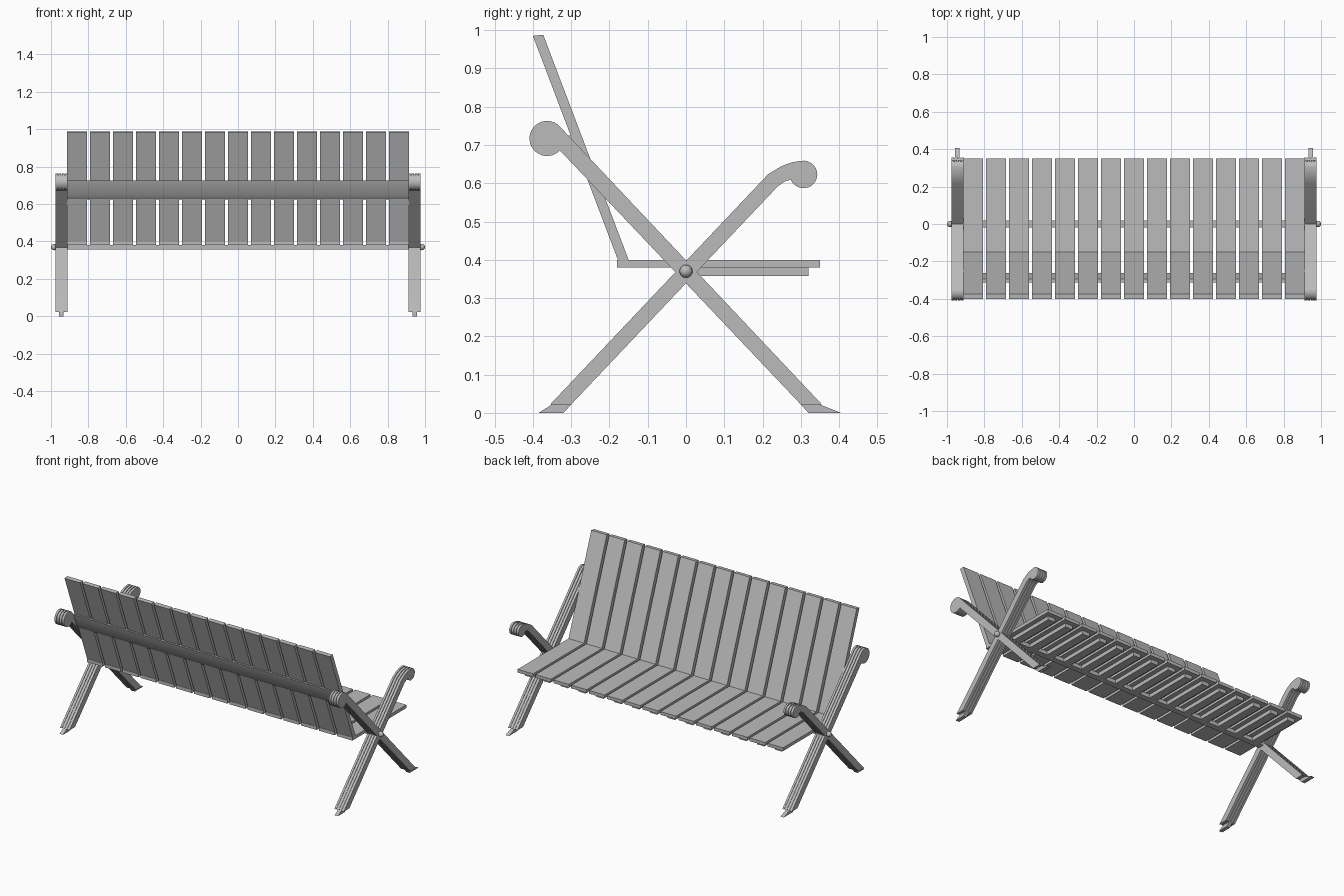
import bpy, bmesh
from math import cos, sin, radians
from mathutils import Vector, Matrix

cube = bpy.data.objects.get("Cube")
if cube:
    bpy.data.objects.remove(cube, do_unlink=True)

grey = bpy.data.materials.new("plain grey")
grey.use_nodes = True
grey.diffuse_color = (0.5, 0.5, 0.5, 1)
grey.node_tree.nodes["Principled BSDF"].inputs["Base Color"].default_value = (0.5, 0.5, 0.5, 1)


def prism(bm, outline, x0, x1):
    """Extrude a (y, z) outline between two x positions."""
    low = [bm.verts.new((x0, y, z)) for y, z in outline]
    high = [bm.verts.new((x1, y, z)) for y, z in outline]
    bm.faces.new(low)
    bm.faces.new(high[::-1])
    n = len(outline)
    for i in range(n):
        j = (i + 1) % n
        bm.faces.new((low[j], low[i], high[i], high[j]))


def finish(name, bm):
    bmesh.ops.recalc_face_normals(bm, faces=bm.faces[:])
    mesh = bpy.data.meshes.new(name)
    bm.to_mesh(mesh)
    bm.free()
    mesh.materials.append(grey)
    mesh.shade_smooth()
    mesh.set_sharp_from_angle(angle=radians(30))
    obj = bpy.data.objects.new(name, mesh)
    bpy.context.collection.objects.link(obj)
    return obj


def arc(cy, cz, r, start, end, steps=18):
    angles = [radians(start + (end - start) * i / steps) for i in range(steps + 1)]
    return [(cy + r * cos(a), cz + r * sin(a)) for a in angles]


def inset(outline, d):
    """Shrink a counter-clockwise outline by d."""
    pts = [Vector(p) for p in outline]
    result = []
    for i, p in enumerate(pts):
        a = (p - pts[i - 1]).normalized()
        b = (pts[(i + 1) % len(pts)] - p).normalized()
        n = Vector((-a.y - b.y, a.x + b.x)).normalized()
        result.append(tuple(p + n * d))
    return result


def box(y0, y1, z0, z1):
    return [(y0, z0), (y1, z0), (y1, z1), (y0, z1)]


# Crossed end frames: each bar runs from a foot up to a scroll
rear_scroll_bar = [(0.30, 0.022), (0.355, 0.022)] + arc(-0.363, 0.717, 0.046, 50, 317)
front_scroll_bar = ([(-0.355, 0.022), (-0.30, 0.022), (0.24, 0.592), (0.257, 0.604)]
                    + arc(0.307, 0.623, 0.036, 202, 460)
                    + [(0.278, 0.655), (0.25, 0.645), (0.215, 0.624)])
front_foot = [(0.30, 0.022), (0.32, 0), (0.405, 0), (0.35, 0.022)]
rear_foot = [(-0.30, 0.022), (-0.32, 0), (-0.385, 0), (-0.35, 0.022)]
INNER, RIB, STEP = 0.911, 0.0125, 0.0175

for side, label in ((1, "left"), (-1, "right")):
    for part, outline in (("rear_scroll_bar", rear_scroll_bar),
                          ("front_scroll_bar", front_scroll_bar)):
        bm = bmesh.new()
        prism(bm, inset(outline, 0.005), side * (INNER + 0.002), side * (INNER + 0.063))
        for i in range(4):
            x = INNER + i * STEP
            prism(bm, outline, side * x, side * (x + RIB))
        finish(f"{label}_{part}", bm)
    for part, outline in (("front_foot", front_foot), ("rear_foot", rear_foot)):
        bm = bmesh.new()
        prism(bm, outline, side * 0.934, side * 0.957)
        finish(f"{label}_{part}", bm)
    # Domed pivot bolt
    bm = bmesh.new()
    bmesh.ops.create_uvsphere(bm, u_segments=16, v_segments=10, radius=0.017,
                              matrix=Matrix.Translation((side * 0.983, 0, 0.37)))
    finish(f"{label}_pivot_bolt", bm)

# Slats with a thin support under each seat slat
COUNT, HALF, WIDTH = 15, 0.913, 0.107
pitch = (2 * HALF - WIDTH) / (COUNT - 1)
seat, back, supports, bolts = (bmesh.new() for _ in range(4))
for i in range(COUNT):
    x0 = -HALF + i * pitch
    x1, mid = x0 + WIDTH, x0 + WIDTH / 2
    prism(seat, box(-0.18, 0.35, 0.38, 0.40), x0, x1)
    prism(back, [(-0.178, 0.40), (-0.15, 0.40), (-0.373, 0.988), (-0.40, 0.985)], x0, x1)
    prism(supports, box(0.018, 0.32, 0.357, 0.38), mid - 0.025, mid + 0.025)
    bmesh.ops.create_cone(bolts, cap_ends=True, segments=8, radius1=0.006, radius2=0.006,
                          depth=0.006, matrix=Matrix.Translation((mid, -0.02, 0.368))
                          @ Matrix.Rotation(radians(90), 4, 'X'))
finish("seat_slats", seat)
finish("back_slats", back)
finish("seat_supports", supports)
finish("rail_bolts", bolts)

# Long rails under the seat and behind the back
for name, outline in (("seat_rail", box(-0.018, 0.018, 0.357, 0.38)),
                      ("back_rail", [(-0.262, 0.625), (-0.283, 0.645),
                                     (-0.313, 0.725), (-0.295, 0.725)])):
    bm = bmesh.new()
    prism(bm, outline, -HALF, HALF)
    finish(name, bm)
